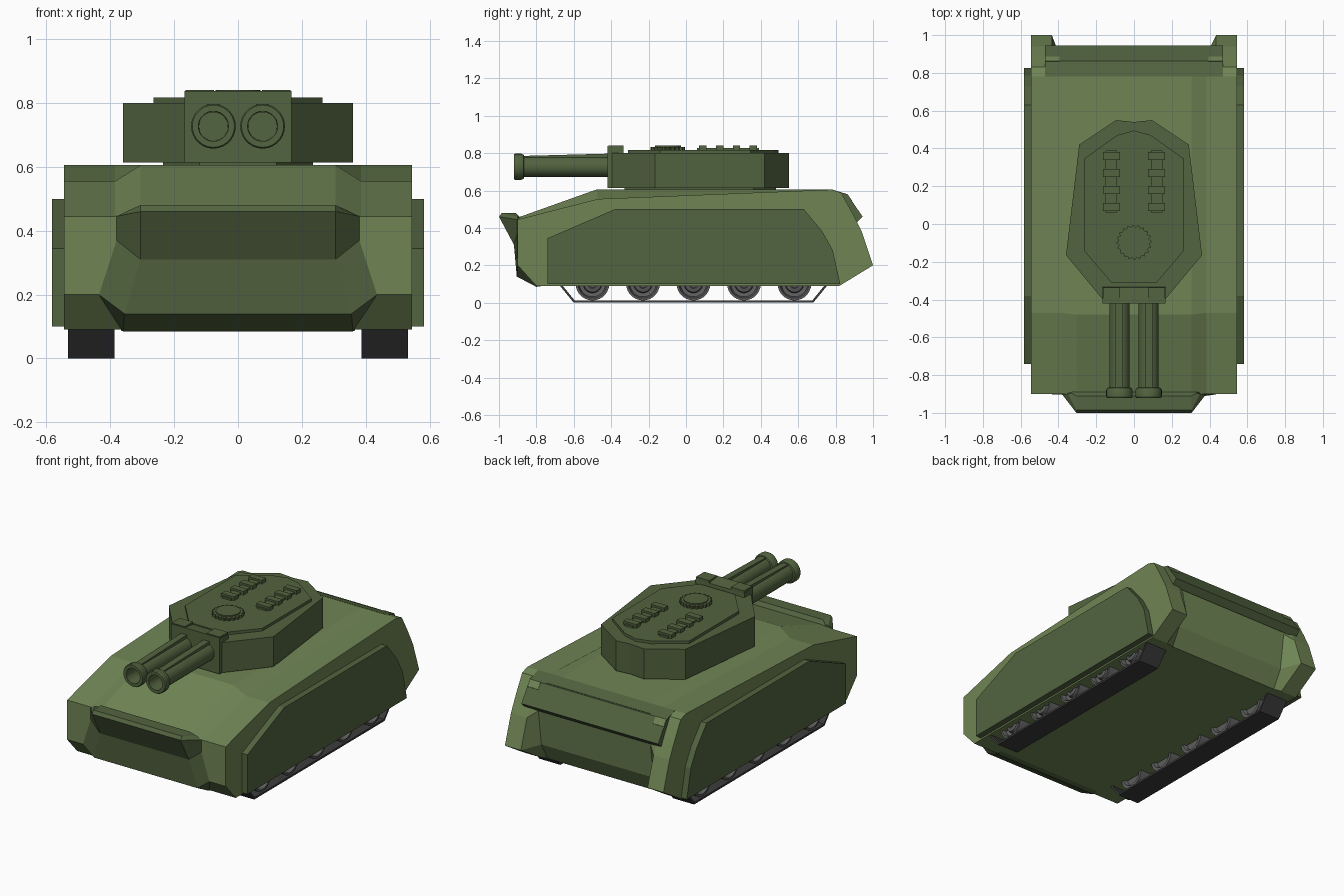
import bpy, bmesh, math

if "Cube" in bpy.data.objects:
    bpy.data.objects.remove(bpy.data.objects["Cube"])


def material(name, rgb):
    m = bpy.data.materials.new(name)
    m.diffuse_color = (*rgb, 1)
    m.use_nodes = True
    m.node_tree.nodes["Principled BSDF"].inputs["Base Color"].default_value = m.diffuse_color
    return m


LIGHT = material("light_green", (0.16, 0.235, 0.09))
DARK = material("dark_green", (0.085, 0.125, 0.05))
TRACK = material("dark_grey", (0.045, 0.045, 0.047))
WHEEL = material("wheel_grey", (0.11, 0.11, 0.11))


def loft(name, rings, mat, smooth=False):
    """Skin closed rings of equal length and cap both ends."""
    bm = bmesh.new()
    vr = [[bm.verts.new(p) for p in r] for r in rings]
    n = len(vr[0])
    for a, b in zip(vr, vr[1:]):
        for i in range(n):
            j = (i + 1) % n
            bm.faces.new((a[i], a[j], b[j], b[i]))
    bm.faces.new(vr[0][::-1])
    bm.faces.new(vr[-1])
    bmesh.ops.recalc_face_normals(bm, faces=bm.faces)
    me = bpy.data.meshes.new(name)
    bm.to_mesh(me)
    bm.free()
    ob = bpy.data.objects.new(name, me)
    bpy.context.collection.objects.link(ob)
    me.materials.append(mat)
    if smooth:
        bpy.ops.object.select_all(action='DESELECT')
        ob.select_set(True)
        bpy.context.view_layer.objects.active = ob
        bpy.ops.object.shade_smooth_by_angle(angle=math.radians(30))
    return ob


def side_prism(name, prof, x0, x1, mat):
    """Extrude a (y, z) profile along x."""
    return loft(name, [[(x, y, z) for y, z in prof] for x in (x0, x1)], mat)


def plan_prism(name, half, z0, z1, mat):
    """Extrude a top outline, given as its +x half, along z."""
    pts = half + [(-x, y) for x, y in reversed(half)]
    return loft(name, [[(x, y, z) for x, y in pts] for z in (z0, z1)], mat)


def box(name, x0, x1, y0, y1, z0, z1, mat):
    return side_prism(name, [(y0, z0), (y1, z0), (y1, z1), (y0, z1)], x0, x1, mat)


def lathe(name, prof, axis, c, mat, n=28):
    """Turn (radius, offset) pairs round the x or y axis through c."""
    rings = []
    for r, t in prof:
        ring = []
        for i in range(n):
            a = 2 * math.pi * i / n
            u, v = r * math.cos(a), r * math.sin(a)
            d = (t, u, v) if axis == 'X' else (u, t, v)
            ring.append(tuple(p + q for p, q in zip(c, d)))
        rings.append(ring)
    return loft(name, rings, mat, True)


def mirrored(stations):
    """Rings for both sides from the stations of the +x half."""
    neg = [[(-x, y, z) for x, y, z in r] for r in stations]
    return neg + stations[::-1]


# Hull: side profiles lofted across the width, with a recessed tail
front_low, front_high = [(-0.9, 0.445), (-0.47, 0.555)], [(-0.9, 0.455), (-0.48, 0.605)]
tail = [(0.78, 0.605), (0.83, 0.588), (0.89, 0.48), (0.94, 0.38), (1.0, 0.2), (0.82, 0.09)]
recess = [(0.78, 0.605), (0.83, 0.588), (0.89, 0.48), (0.90, 0.42), (0.87, 0.2), (0.81, 0.09)]
belly = [(-0.80, 0.09), (-0.9, 0.2)]
stations = [(0.545, front_low + tail + belly), (0.435, front_low + tail + belly),
            (0.385, front_low + recess + belly), (0.305, front_high + recess + belly)]
loft("hull", mirrored([[(x, y, z) for y, z in p] for x, p in stations]), LIGHT)

# Nose: overhanging lip with cheeks flaring back to the hull
nose_in = [(0.305, -0.91, 0.48), (0.305, -0.985, 0.48), (0.305, -1.0, 0.46), (0.305, -0.92, 0.31),
           (0.355, -0.905, 0.14), (0.36, -0.80, 0.085), (0.36, -0.7, 0.1), (0.305, -0.87, 0.44)]
nose_out = [(0.33, -0.895, 0.46), (0.35, -0.9, 0.46), (0.38, -0.903, 0.445), (0.38, -0.903, 0.37),
            (0.435, -0.902, 0.2), (0.365, -0.79, 0.087), (0.365, -0.7, 0.1), (0.33, -0.87, 0.44)]
loft("nose", mirrored([nose_out, nose_in]), DARK)

# Rear plate with a groove strip and corner blocks
rear = [(0.78, 0.606), (0.862, 0.58), (0.945, 0.46), (0.908, 0.425), (0.80, 0.52)]
side_prism("rear_plate", rear, -0.47, 0.47, DARK)
side_prism("rear_strip", [(0.848, 0.586), (0.856, 0.584), (0.854, 0.57), (0.846, 0.57)], -0.36, 0.36, DARK)

skirt = [(-0.74, 0.10), (-0.74, 0.345), (-0.38, 0.50), (0.63, 0.50), (0.73, 0.38),
         (0.785, 0.28), (0.825, 0.10)]
belt = [(-0.69, 0.11), (-0.60, 0.0), (0.68, 0.0), (0.77, 0.11),
        (0.755, 0.11), (0.675, 0.012), (-0.595, 0.012), (-0.675, 0.11)]
wheel = [(0.03, -0.04), (0.06, -0.04), (0.07, -0.06), (0.09, -0.06), (0.09, 0.06),
         (0.078, 0.06), (0.07, 0.035), (0.05, 0.03), (0.045, 0.05), (0.025, 0.055), (0.02, 0.045)]
barrel = [(0.045, -0.80), (0.047, -0.92), (0.066, -0.92), (0.07, -0.914), (0.07, -0.88),
          (0.064, -0.868), (0.054, -0.865), (0.054, -0.40)]

for s, side in ((1, "right"), (-1, "left")):
    side_prism("rear_block_" + side, [(0.863, 0.582), (0.888, 0.546), (0.88, 0.53), (0.85, 0.57)],
               s * 0.395, s * 0.468, LIGHT)
    # Side skirts and running gear
    side_prism("skirt_" + side, skirt, s * 0.54, s * 0.583, DARK)
    side_prism("track_" + side, belt, s * 0.387, s * 0.532, TRACK)
    for i in range(5):
        prof = [(r, s * t) for r, t in wheel]
        lathe("wheel_%s_%d" % (side, i + 1), prof, 'X', (s * 0.46, -0.50 + 0.27 * i, 0.102), WHEEL)
    # Twin guns with a top rib
    lathe("gun_" + side, barrel, 'Y', (s * 0.077, 0, 0.727), DARK)
    side_prism("gun_rib_" + side, [(-0.87, 0.77), (-0.87, 0.785), (-0.42, 0.797), (-0.42, 0.77)],
               s * 0.077 - 0.02, s * 0.077 + 0.02, DARK)
    # Roof racks: a rail carrying four clamps
    box("roof_rail_" + side, s * 0.12 - 0.03, s * 0.12 + 0.03, 0.06, 0.39, 0.81, 0.828, DARK)
    for i in range(4):
        y = 0.09 + 0.09 * i
        box("roof_clamp_%s_%d" % (side, i + 1), s * 0.12 - 0.045, s * 0.12 + 0.045,
            y - 0.02, y + 0.02, 0.81, 0.84, DARK)
    box("mantlet_cap_" + side, s * 0.075, s * 0.165, -0.415, -0.335, 0.82, 0.841, DARK)

# Turret: base ring, body, roof plate and gun mantlet
plan_prism("turret_base", [(0.09, 0.48), (0.235, 0.36), (0.235, -0.15), (0.12, -0.33)], 0.59, 0.62, DARK)
plan_prism("turret_body", [(0, 0.54), (0.095, 0.55), (0.29, 0.42), (0.36, -0.165), (0.165, -0.40)],
           0.613, 0.80, DARK)
plan_prism("turret_roof", [(0.0, 0.495), (0.09, 0.47), (0.265, 0.345), (0.265, -0.14), (0.12, -0.31)],
           0.79, 0.817, DARK)
side_prism("mantlet", [(-0.42, 0.613), (-0.42, 0.837), (-0.335, 0.825), (-0.32, 0.613)], -0.168, 0.168, DARK)

# Roof hatch with a toothed rim
teeth = []
for i in range(80):
    a, r = 2 * math.pi * i / 80, (0.092 if i % 4 < 2 else 0.082)
    teeth.append((r * math.cos(a), -0.097 + r * math.sin(a)))
loft("hatch_rim", [[(x, y, z) for x, y in teeth] for z in (0.81, 0.834)], DARK)
lid = [(0.07 * math.cos(a / 14 * math.pi), -0.097 + 0.07 * math.sin(a / 14 * math.pi)) for a in range(28)]
loft("hatch_lid", [[(x, y, z) for x, y in lid] for z in (0.82, 0.841)], DARK)
